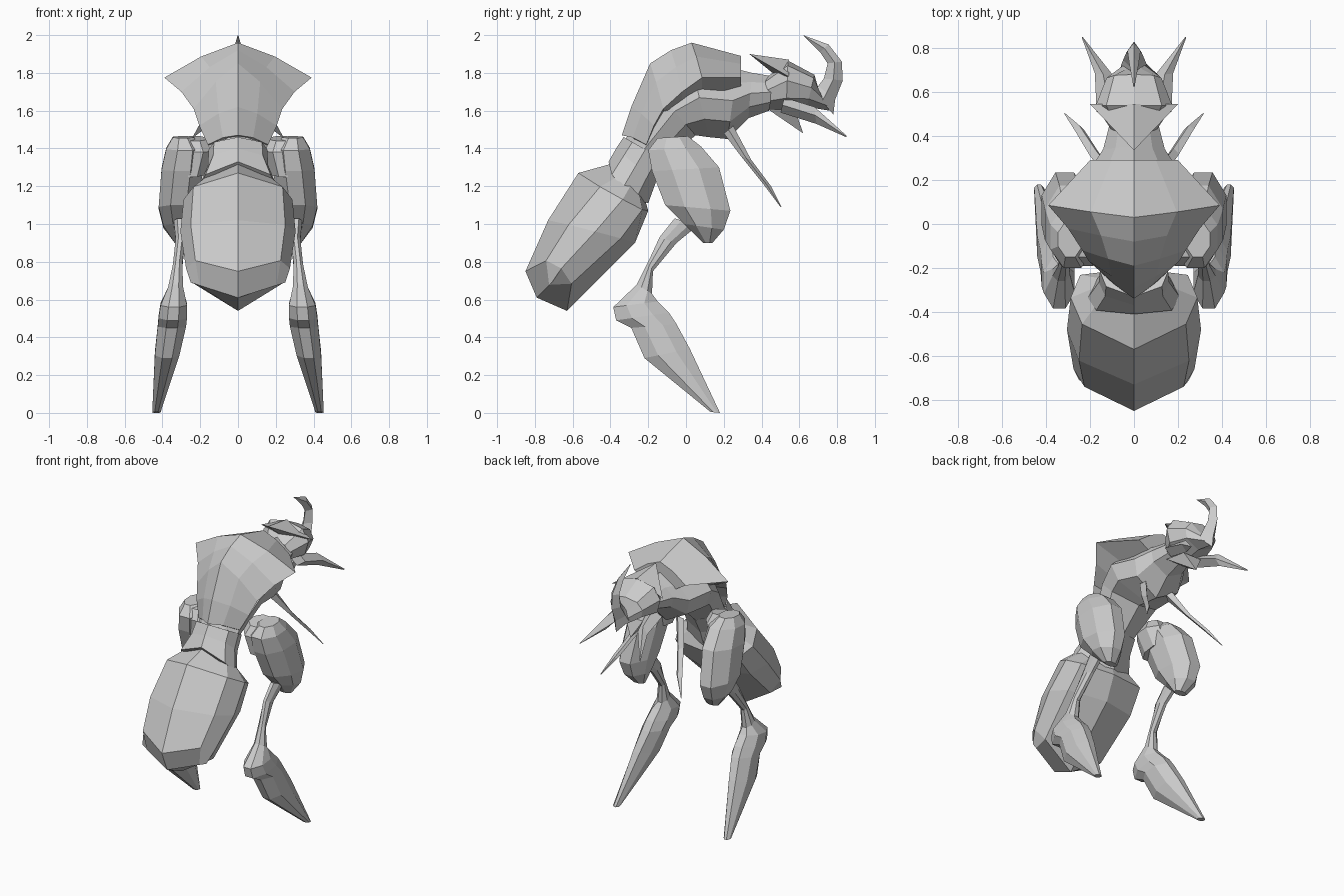
import bpy, bmesh

shell = bpy.data.materials.new("shell_grey")
shell.diffuse_color = (0.6, 0.6, 0.6, 1)

# half cross-sections: (width fraction, fraction from first to second edge point)
OVAL = [(0, 0), (.72, .1), (1, .4), (.85, .75), (0, 1)]
TRUNK = [(0, 0), (.6, .2), (1, .45), (.85, .75), (0, 1)]
EGG = [(0, 0), (.82, .2), (1, .5), (.85, .8), (0, 1)]
SLAB = [(.4, 0), (1, .3), (1, .7), (.4, 1)]
BLADE = [(0, 0), (1, .5), (0, 1)]


def make(name, verts, faces):
    me = bpy.data.meshes.new(name)
    me.from_pydata(verts, [], faces)
    bm = bmesh.new()
    bm.from_mesh(me)
    bmesh.ops.remove_doubles(bm, verts=bm.verts, dist=0.0005)
    bmesh.ops.recalc_face_normals(bm, faces=bm.faces)
    bm.to_mesh(me)
    bm.free()
    me.materials.append(shell)
    ob = bpy.data.objects.new(name, me)
    bpy.context.collection.objects.link(ob)
    return ob


def loft(name, section, rings, side=1, end_cap=True):
    """Skin rings of (y1, z1, y2, z2, centre x, half width[, side shift y, side shift z])."""
    full = section + [(-x, t) for x, t in reversed(section) if x > 0]
    n, verts, faces = len(full), [], []
    for y1, z1, y2, z2, cx, hx, *shift in rings:
        sy, sz = shift or (0, 0)
        verts += [(side * (cx + x * hx), y1 + (y2 - y1) * t + sy * abs(x),
                   z1 + (z2 - z1) * t + sz * abs(x)) for x, t in full]
    for r in range(len(rings) - 1):
        for i in range(n):
            j = (i + 1) % n
            faces.append((r * n + i, r * n + j, (r + 1) * n + j, (r + 1) * n + i))
    faces.append(tuple(range(n)))
    if end_cap:
        faces.append(tuple(range(len(verts) - n, len(verts))))
    return make(name, verts, faces)


# abdomen, closing to a bent ridge at the tip
loft("abdomen", EGG, [
    (-.39, 1.32, -.22, 1.14, 0, .19, .01, -.03),
    (-.57, 1.27, -.20, 1.07, 0, .288, .05, -.04),
    (-.73, 1.02, -.27, .90, 0, .305, .02, 0),
    (-.85, .75, -.63, .54, 0, .275, .08, .12),
    (-.79, .61, -.79, .61, 0, .25, .08, .08)], end_cap=False)

# waist and thorax
loft("waist", EGG, [
    (-.41, 1.33, -.20, 1.11, 0, .21, -.03, -.03),
    (-.37, 1.40, -.16, 1.22, 0, .16),
    (-.33, 1.46, -.10, 1.33, 0, .155)])
loft("thorax", TRUNK, [
    (-.32, 1.45, -.10, 1.33, 0, .15),
    (-.15, 1.70, .05, 1.47, 0, .215),
    (.03, 1.84, .12, 1.46, 0, .25),
    (.27, 1.82, .22, 1.45, 0, .20),
    (.35, 1.80, .33, 1.56, 0, .14),
    (.47, 1.78, .44, 1.60, 0, .11)])

# flared back shell: spine, mid and rim points mirrored across x, underside sloping into the body
spine = [(-.34, 1.47), (-.29, 1.62), (-.19, 1.85), (-.08, 1.92), (.03, 1.96), (.29, 1.89)]
rim = [(.16, -.21, 1.42), (.205, -.17, 1.52), (.235, -.12, 1.61),
       (.30, -.02, 1.70), (.39, .085, 1.775), (.20, .29, 1.775)]
verts, faces = [], []
for (y, z), (rx, ry, rz) in zip(spine, rim):
    mx, my, mz = rx * .5, y * .55 + ry * .45, z * .55 + rz * .45 + .01
    drop = .12 if ry > -.05 else .04
    verts += [(-rx, ry, rz), (-mx, my, mz), (0, y, z), (mx, my, mz), (rx, ry, rz),
              (0, ry, rz - drop)]
for r in range(len(spine) - 1):
    for i in range(6):
        j = (i + 1) % 6
        faces.append((r * 6 + i, r * 6 + j, r * 6 + 6 + j, r * 6 + 6 + i))
faces += [tuple(range(6)), tuple(range(len(verts) - 6, len(verts)))]
make("back_shell", verts, faces)

# head, crest, chin and horn
loft("head", OVAL, [
    (.42, 1.77, .43, 1.61, 0, .10),
    (.54, 1.865, .53, 1.60, 0, .175),
    (.68, 1.79, .64, 1.62, 0, .125),
    (.70, 1.71, .76, 1.60, 0, .045)])
make("crest", [(0, .335, 1.90), (.2, .545, 1.78), (0, .545, 1.87), (-.2, .545, 1.78), (0, .47, 1.79)],
     [(0, 1, 2), (0, 2, 3), (0, 4, 1), (0, 3, 4), (1, 4, 2), (3, 2, 4)])
make("chin", [(-.09, .43, 1.61), (.09, .43, 1.61), (0, .62, 1.48), (.07, .58, 1.6), (-.07, .58, 1.6)],
     [(0, 1, 2), (1, 3, 2), (3, 4, 2), (4, 0, 2), (0, 4, 3, 1)])
loft("horn", BLADE, [
    (.78, 1.58, .66, 1.72, 0, .06),
    (.79, 1.66, .70, 1.73, 0, .05),
    (.83, 1.76, .73, 1.77, 0, .035),
    (.825, 1.86, .75, 1.85, 0, .03),
    (.755, 1.95, .71, 1.91, 0, .022),
    (.62, 2.0, .63, 1.99, 0, .003)])

for side, tag in ((1, "right"), (-1, "left")):
    # mouth pincer and small front arm
    loft("pincer_" + tag, BLADE, [
        (.52, 1.67, .50, 1.59, .11, .06),
        (.68, 1.62, .69, 1.53, .14, .038),
        (.85, 1.468, .848, 1.46, .235, .003)], side)
    loft("front_arm_" + tag, BLADE, [
        (.25, 1.52, .20, 1.48, .11, .03),
        (.345, 1.34, .29, 1.36, .18, .025),
        (.45, 1.20, .41, 1.21, .25, .022),
        (.505, 1.09, .50, 1.09, .315, .003)], side)
    # hip joint and thigh
    loft("hip_" + tag, SLAB, [
        (-.15, 1.44, -.01, 1.465, .23, .07),
        (-.19, 1.38, .03, 1.40, .22, .09),
        (-.17, 1.25, .04, 1.28, .24, .06)], side)
    loft("thigh_" + tag, SLAB, [
        (-.15, 1.455, .01, 1.465, .29, .055),
        (-.20, 1.39, .08, 1.41, .28, .10),
        (-.18, 1.28, .175, 1.30, .295, .11),
        (-.11, 1.10, .235, 1.07, .315, .105),
        (-.01, 1.0, .20, .97, .31, .085),
        (.09, .90, .14, .90, .29, .045)], side)
    # lower leg with knee spur
    loft("lower_leg_" + tag, SLAB, [
        (-.06, 1.03, .06, .99, .31, .03),
        (-.14, .93, -.05, .90, .305, .025),
        (-.20, .80, -.175, .75, .32, .025),
        (-.26, .68, -.18, .63, .33, .04),
        (-.385, .56, -.15, .59, .34, .07),
        (-.37, .49, -.09, .53, .345, .075),
        (-.29, .45, -.05, .47, .35, .075),
        (-.22, .29, .02, .34, .375, .065),
        (.13, .005, .18, .0, .432, .022)], side)
